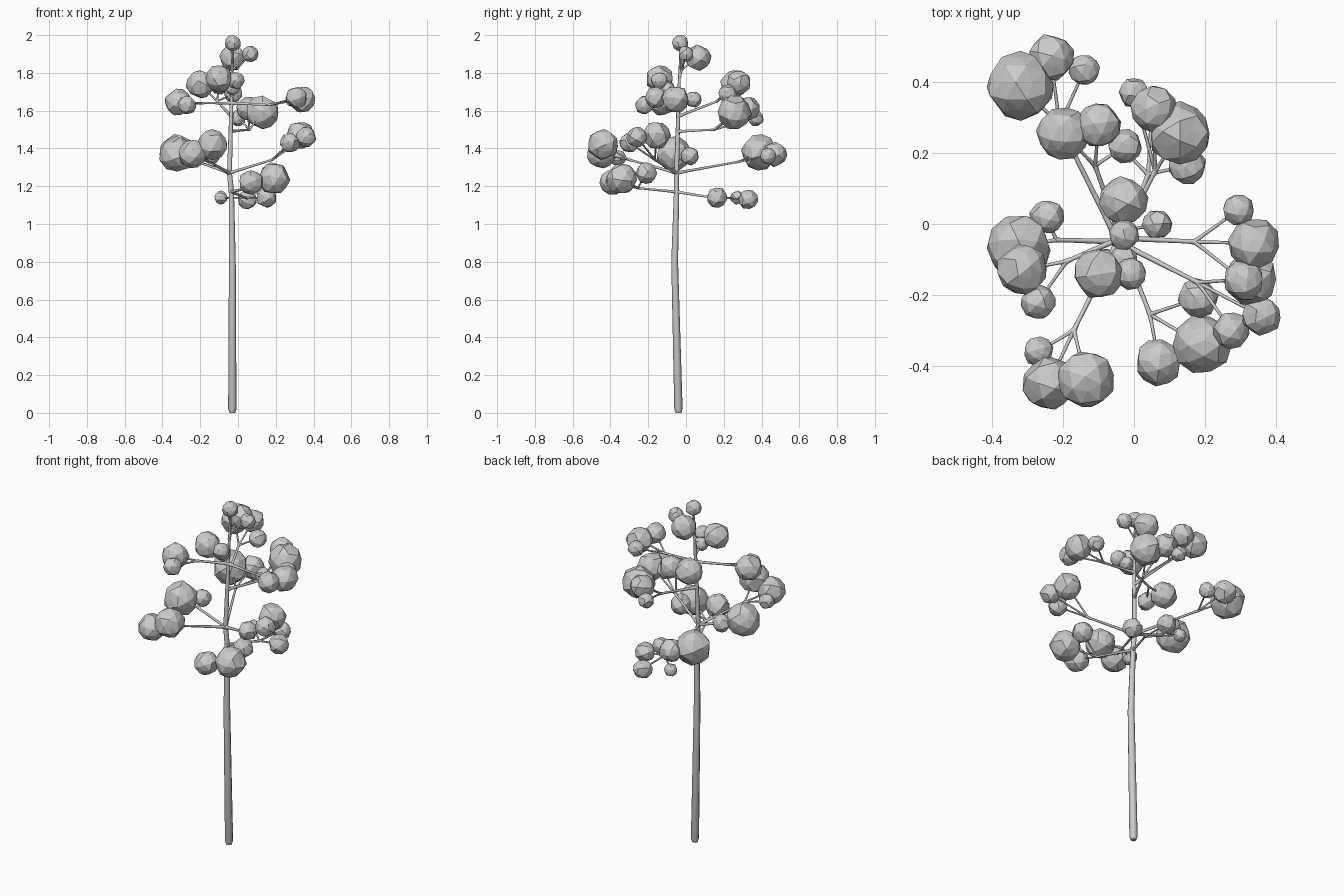
import bpy
import bmesh
import random
from mathutils import Vector

random.seed(4)

default_cube = bpy.data.objects.get("Cube")
if default_cube:
    bpy.data.objects.remove(default_cube, do_unlink=True)

# Trunk path, each point with its radius
TRUNK = [
    (Vector((-.03, -.04, 0)), .015),
    (Vector((-.03, -.04, .02)), .022),
    (Vector((-.03, -.06, .8)), .018),
    (Vector((-.035, -.05, 1.17)), .014),
    (Vector((-.045, -.05, 1.27)), .013),
    (Vector((-.035, -.04, 1.63)), .01),
    (Vector((-.03, -.03, 1.92)), .004),
]


def tube(name, points, sides_level=1):
    """Tapered tube through (position, radius) pairs, as a mesh object."""
    curve = bpy.data.curves.new(name + "_path", "CURVE")
    curve.dimensions = "3D"
    curve.bevel_depth = 1.0
    curve.bevel_resolution = sides_level
    curve.use_fill_caps = True
    spline = curve.splines.new("POLY")
    spline.points.add(len(points) - 1)
    for target, (position, radius) in zip(spline.points, points):
        target.co = (*position, 1)
        target.radius = radius
    helper = bpy.data.objects.new(name + "_helper", curve)
    bpy.context.collection.objects.link(helper)
    bpy.context.view_layer.update()
    evaluated = helper.evaluated_get(bpy.context.evaluated_depsgraph_get())
    mesh = bpy.data.meshes.new_from_object(evaluated)
    bpy.data.objects.remove(helper, do_unlink=True)
    bpy.data.curves.remove(curve)
    mesh.name = name
    bpy.context.collection.objects.link(bpy.data.objects.new(name, mesh))


def trunk_point(height):
    """Centre of the trunk at a given height."""
    for (low, _), (high, _) in zip(TRUNK, TRUNK[1:]):
        if low.z <= height <= high.z:
            return low.lerp(high, (height - low.z) / (high.z - low.z))
    return TRUNK[-1][0]


def leaf_clump(name, centre, radius):
    """Faceted ball with flattened five-sided patches and uneven corners."""
    bm = bmesh.new()
    bmesh.ops.create_icosphere(bm, subdivisions=2, radius=1)
    turn = Vector((random.random(), random.random(), random.random()))
    for vert in bm.verts:
        flatten = .91 if len(vert.link_edges) == 5 else 1.0
        vert.co *= flatten * random.uniform(.95, 1.04) * radius
    mesh = bpy.data.meshes.new(name)
    bm.to_mesh(mesh)
    bm.free()
    clump = bpy.data.objects.new(name, mesh)
    clump.location = centre
    clump.rotation_euler = turn * 6
    bpy.context.collection.objects.link(clump)


def branch(name, height, fork, *clumps):
    """Limb from the trunk to a fork, then a twig to every leaf clump."""
    root, fork = trunk_point(height), Vector(fork)
    tube(name + "_limb", [
        (root, .012),
        (root.lerp(fork, .15), .008),
        (root.lerp(fork, .9), .006),
        (fork, .008),
    ])
    for number, (x, y, z, radius) in enumerate(clumps, 1):
        centre = Vector((x, y, z))
        tube(f"{name}_twig_{number}", [
            (fork, .007),
            (fork.lerp(centre, .2), .005),
            (centre, .004),
        ])
        leaf_clump(f"{name}_leaves_{number}", centre, radius)


tube("trunk", TRUNK, sides_level=2)

# Lowest limbs
branch("lowest_back", 1.17, (.04, .14, 1.14),
       (.15, .165, 1.14, .055), (.05, .33, 1.13, .053),
       (-.09, .27, 1.14, .037))
branch("lowest_front", 1.17, (.045, -.255, 1.19),
       (.07, -.39, 1.22, .067), (.19, -.34, 1.24, .085),
       (.18, -.21, 1.27, .058))

# Lower tier
branch("lower_back_right", 1.27, (-.21, .28, 1.33),
       (-.32, .39, 1.38, .097), (-.235, .47, 1.37, .067),
       (-.14, .435, 1.36, .045))
branch("lower_front_right", 1.27, (-.17, -.3, 1.34),
       (-.135, -.44, 1.42, .083), (-.24, -.45, 1.37, .077),
       (-.27, -.36, 1.35, .043))
branch("lower_right", 1.27, (-.22, -.045, 1.33),
       (-.325, -.065, 1.37, .095), (-.245, .02, 1.36, .05))
branch("lower_front_left", 1.27, (.18, -.165, 1.34),
       (.275, -.3, 1.43, .053), (.36, -.26, 1.46, .056),
       (.33, -.155, 1.47, .076))

# Middle tier
branch("middle_back_left", 1.49, (.06, .15, 1.5),
       (.13, .255, 1.59, .09), (.055, .325, 1.61, .066),
       (0, .37, 1.56, .043))
branch("middle_left", 1.64, (.17, -.05, 1.63),
       (.34, -.055, 1.66, .073), (.31, -.16, 1.67, .058),
       (.295, .04, 1.66, .045))
branch("middle_right", 1.64, (-.19, -.105, 1.64),
       (-.315, -.13, 1.645, .073), (-.27, -.22, 1.63, .05))
branch("middle_back", 1.57, (-.11, .165, 1.65),
       (-.2, .255, 1.74, .076), (-.1, .28, 1.75, .065),
       (-.025, .22, 1.69, .05))

# Crown
branch("upper_front", 1.68, (-.035, -.075, 1.71),
       (-.1, -.14, 1.77, .073), (-.01, -.14, 1.76, .046),
       (-.03, -.1, 1.72, .04))
branch("crown", 1.78, (-.03, -.02, 1.82),
       (-.03, .065, 1.88, .07), (.065, 0, 1.9, .043),
       (-.028, -.03, 1.957, .044))
